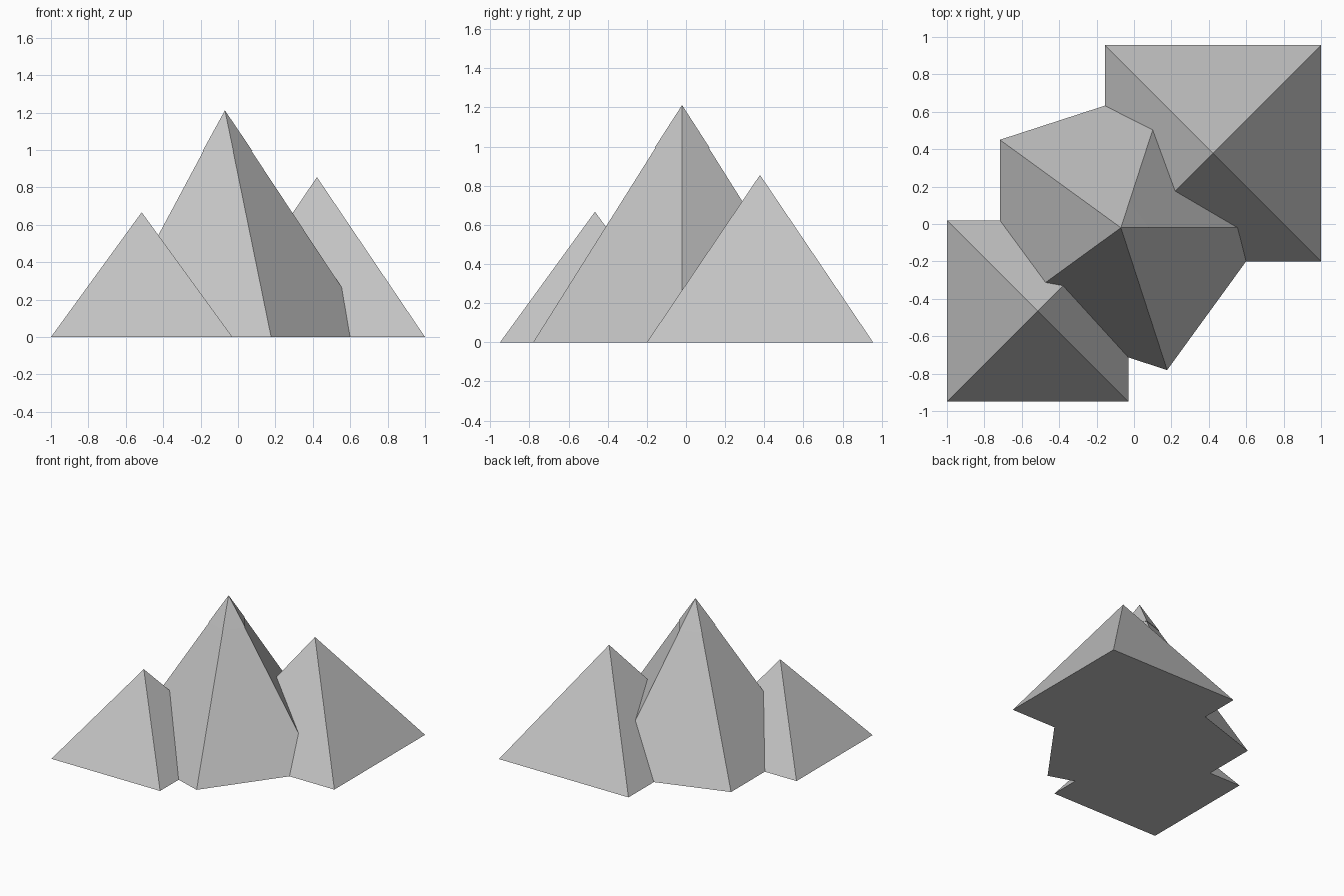
import bpy
import math

cube = bpy.data.objects.get("Cube")
if cube:
    bpy.data.objects.remove(cube, do_unlink=True)

# Single stone colour
GREY = (0.55, 0.55, 0.55, 1.0)
stone = bpy.data.materials.new("stone grey")
stone.use_nodes = True
stone.diffuse_color = GREY
bsdf = stone.node_tree.nodes["Principled BSDF"]
bsdf.inputs["Base Color"].default_value = GREY
bsdf.inputs["Roughness"].default_value = 0.9


def peak(name, centre, sides, radius, base, top, turn=0.0):
    """Flat-sided closed pyramid with its first corner at angle turn."""
    corners = []
    for i in range(sides):
        a = turn + i * math.tau / sides
        corners.append((radius * math.cos(a), radius * math.sin(a), 0))
    apex = (0, 0, top - base)
    faces = [tuple(reversed(range(sides)))]
    faces += [(i, (i + 1) % sides, sides) for i in range(sides)]
    mesh = bpy.data.meshes.new(name)
    mesh.from_pydata(corners + [apex], [], faces)
    mesh.materials.append(stone)
    obj = bpy.data.objects.new(name, mesh)
    obj.location = (centre[0], centre[1], base)
    bpy.context.collection.objects.link(obj)
    return obj


# Five-sided main mountain with a thin cap over its summit
MAIN = (-0.07, -0.02)
peak("main_mountain", MAIN, 5, 0.80, 0, 1.21)
peak("summit_cap", MAIN, 5, 0.147, 0.995, 1.212)

# Square-based side mountains, half-width given along the axes
for name, centre, half, height in (
    ("front_right_mountain", (-0.515, -0.465), 0.485, 0.667),
    ("back_left_mountain", (0.422, 0.378), 0.578, 0.855),
):
    peak(name, centre, 4, half * math.sqrt(2), 0, height, math.pi / 4)
